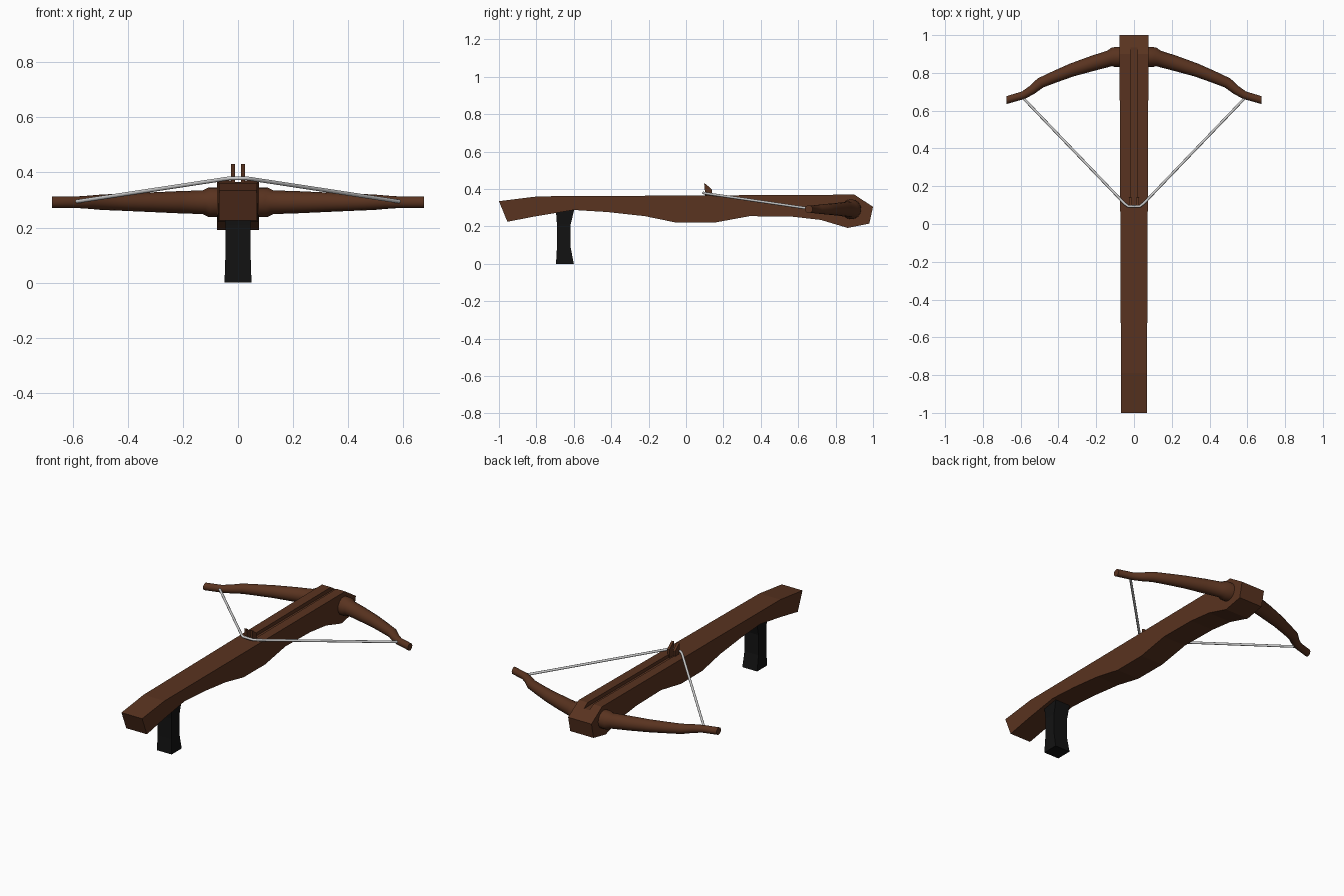
import bpy, bmesh, math
from mathutils import Vector

if "Cube" in bpy.data.objects:
    bpy.data.objects.remove(bpy.data.objects["Cube"])


def material(name, col):
    m = bpy.data.materials.new(name)
    m.diffuse_color = (*col, 1)
    m.use_nodes = True
    m.node_tree.nodes["Principled BSDF"].inputs["Base Color"].default_value = m.diffuse_color
    return m


WOOD = material("brown_wood", (0.10, 0.033, 0.014))
BLACK = material("black_grip", (0.006, 0.006, 0.006))


def finish(name, bm, mat=None, smooth=False):
    bmesh.ops.recalc_face_normals(bm, faces=bm.faces)
    me = bpy.data.meshes.new(name)
    bm.to_mesh(me)
    bm.free()
    ob = bpy.data.objects.new(name, me)
    bpy.context.collection.objects.link(ob)
    if mat:
        me.materials.append(mat)
    bpy.ops.object.select_all(action='DESELECT')
    ob.select_set(True)
    bpy.context.view_layer.objects.active = ob
    if smooth:
        bpy.ops.object.shade_smooth_by_angle(angle=math.radians(40))
    return ob


def loft(rings):
    """Skin closed rings of equal size and cap both ends."""
    bm = bmesh.new()
    vs = [[bm.verts.new(p) for p in r] for r in rings]
    for a, b in zip(vs, vs[1:]):
        n = len(a)
        for i in range(n):
            bm.faces.new((a[i], a[(i + 1) % n], b[(i + 1) % n], b[i]))
    bm.faces.new(vs[0])
    bm.faces.new(vs[-1])
    return bm


def side_profile(pts, left, right):
    """Extrude a (y, z) outline across x; left/right give x from y."""
    return loft([[(f(y), y, z) for y, z in pts] for f in (left, right)])


def tube(path, sides, flat_end=False):
    """Round tube along (x, y, z, radius) points."""
    pts = [Vector(p[:3]) for p in path]
    rings = []
    for i, p in enumerate(pts):
        t = Vector()
        if i > 0:
            t += (p - pts[i - 1]).normalized()
        if i < len(pts) - 1:
            t += (pts[i + 1] - p).normalized()
        if flat_end and i == len(pts) - 1:
            t = Vector((1, 0, 0))
        t.normalize()
        s = t.cross(Vector((0, 0, 1))).normalized()
        u = s.cross(t)
        r = path[i][3]
        rings.append([p + r * (math.cos(a) * s + math.sin(a) * u)
                      for a in (2 * math.pi * k / sides for k in range(sides))])
    return loft(rings)


# Stock: curved side outline, slightly narrower towards the butt
outline = [(-1, .335), (-.79, .361), (.9, .37), (1, .305), (.98, .215),
           (.865, .192), (.72, .235), (.57, .252), (.34, .255), (.15, .22),
           (-.05, .22), (-.22, .255), (-.42, .277), (-.6, .288),
           (-.8, .255), (-.955, .225)]
half = lambda y: .0725 + .0045 * y
stock = finish("stock", side_profile(outline, lambda y: -half(y), half), WOOD)

# Bolt groove along the top, cut out of the stock
groove = [(.1, .347), (1.1, .347), (1.1, .45), (.1, .45)]
cutter = finish("groove_cutter", side_profile(groove, lambda y: -.018, lambda y: .018), WOOD)
cutter.hide_render = True
cut = stock.modifiers.new("groove", 'BOOLEAN')
cut.operation = 'DIFFERENCE'
cut.solver = 'EXACT'
cut.object = cutter
bpy.context.view_layer.objects.active = stock
bpy.ops.object.modifier_apply(modifier="groove")
bpy.data.objects.remove(cutter)

# Bow limbs with collars, and the nut prongs, on both sides
limb = [(.05, .885, .292, .053), (.108, .883, .292, .053),
        (.128, .877, .292, .043), (.22, .85, .292, .040),
        (.33, .815, .292, .035), (.42, .779, .292, .031),
        (.495, .747, .292, .028), (.54, .710, .292, .024),
        (.585, .682, .292, .021), (.675, .656, .292, .021)]
prong = [(.097, .43), (.108, .425), (.14, .396), (.138, .34), (.105, .34)]
for s, side in ((1, "right"), (-1, "left")):
    bm = tube(limb, 16, flat_end=True)
    bmesh.ops.scale(bm, vec=(s, 1, 1), verts=bm.verts)
    finish(side + "_bow_limb", bm, WOOD, smooth=True)
    finish(side + "_nut_prong",
           side_profile(prong, lambda y: s * .011, lambda y: s * .026), WOOD)

# Drawn bow string
half_string = [(.588, .668, .294, .007), (.05, .108, .376, .007), (.03, .093, .379, .007)]
string = half_string + [(-x, y, z, r) for x, y, z, r in reversed(half_string)]
finish("bow_string", tube(string, 10), smooth=True)

# Grip: waisted block, rows of z, back y, front y, half width
rows = [(0, -.695, -.60, .049), (.09, -.690, -.617, .046),
        (.21, -.690, -.617, .046), (.28, -.695, -.60, .048), (.30, -.695, -.60, .048)]
finish("grip", loft([[(-w, a, z), (w, a, z), (w, b, z), (-w, b, z)]
                     for z, a, b, w in rows]), BLACK)
